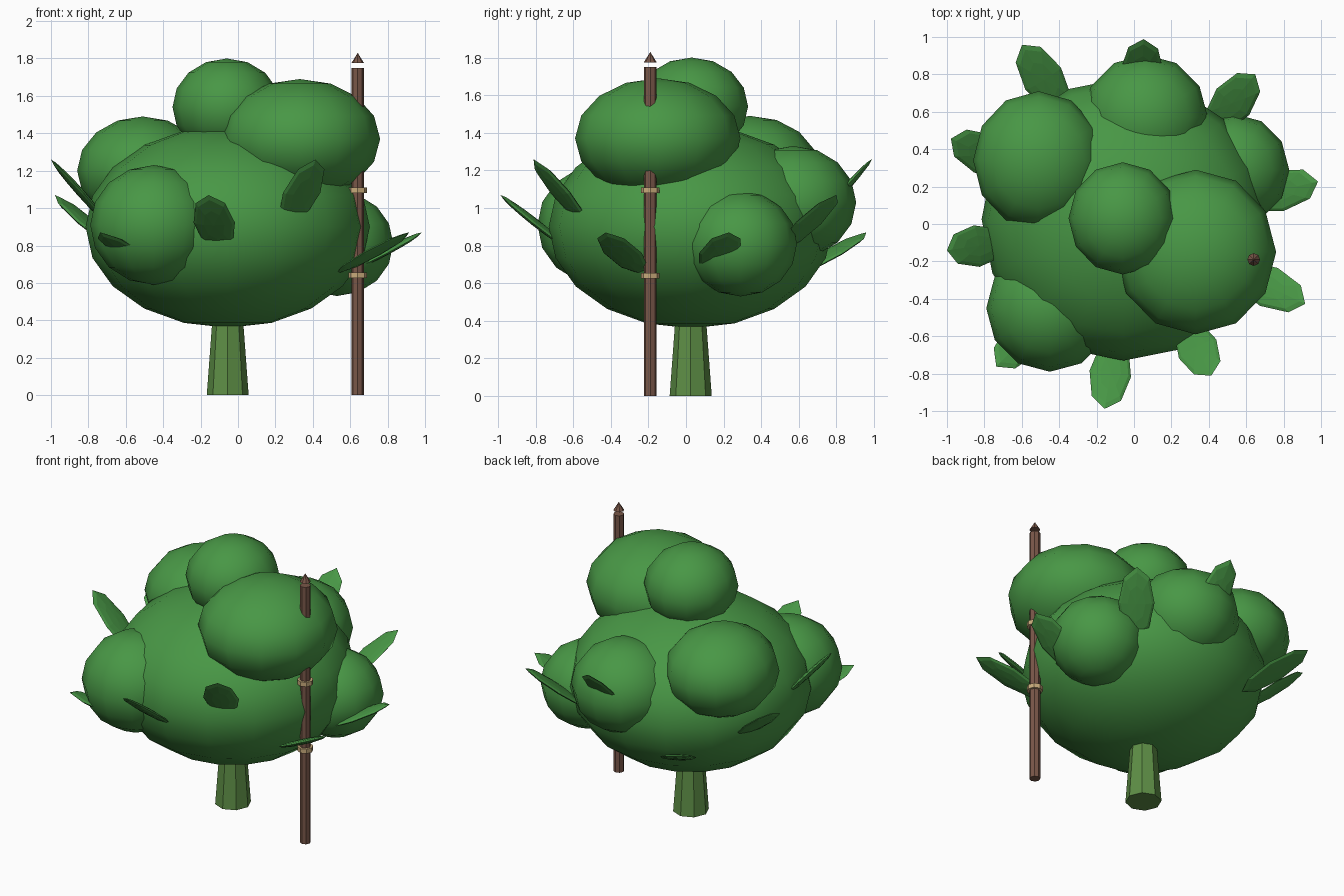
import bpy
from math import radians, cos, sin, pi
from mathutils import Vector

cube = bpy.data.objects.get("Cube")
if cube:
    bpy.data.objects.remove(cube, do_unlink=True)


def material(name, rgb):
    mat = bpy.data.materials.new(name)
    mat.use_nodes = True
    mat.diffuse_color = (*rgb, 1)
    bsdf = mat.node_tree.nodes["Principled BSDF"]
    bsdf.inputs["Base Color"].default_value = (*rgb, 1)
    bsdf.inputs["Roughness"].default_value = 0.8
    return mat


foliage_green = material("foliage green", (0.065, 0.31, 0.06))
stem_green = material("stem green", (0.11, 0.27, 0.06))
wood_brown = material("wood brown", (0.19, 0.095, 0.065))
twine_tan = material("twine tan", (0.58, 0.41, 0.2))


def finish(name, mat, smooth=False):
    obj = bpy.context.object
    obj.name = name
    obj.data.materials.append(mat)
    if smooth:
        bpy.ops.object.shade_smooth()
    return obj


def ellipsoid(name, centre, radii, segments, rings, rotation=(0, 0, 0), smooth=True):
    bpy.ops.mesh.primitive_uv_sphere_add(segments=segments, ring_count=rings, radius=1,
                                         location=centre, rotation=rotation)
    bpy.context.object.scale = radii
    return finish(name, foliage_green, smooth)


def tapered(name, x, y, bottom, top, r_bottom, r_top, sides, mat):
    bpy.ops.mesh.primitive_cone_add(vertices=sides, radius1=r_bottom, radius2=r_top,
                                    depth=top - bottom, location=(x, y, (bottom + top) / 2))
    return finish(name, mat)


# Stem and main crown
tapered("stem", -0.055, 0.025, 0, 0.5, 0.112, 0.075, 8, stem_green)
ellipsoid("crown", (-0.055, 0.025, 0.9), (0.76, 0.755, 0.54), 16, 10)

# Rounded clumps around the crown
clumps = {
    "top_clump": ((-0.06, 0.03, 1.54), (0.29, 0.30, 0.26)),
    "upper_left_clump": ((0.33, -0.15, 1.37), (0.43, 0.44, 0.32)),
    "upper_right_clump": ((-0.51, 0.34, 1.2), (0.35, 0.37, 0.29)),
    "front_right_clump": ((-0.45, -0.45, 0.91), (0.34, 0.34, 0.32)),
    "left_clump": ((0.53, 0.29, 0.81), (0.30, 0.30, 0.28)),
    "back_clump": ((0.06, 0.57, 1.03), (0.335, 0.335, 0.3)),
}
for name, (centre, radii) in clumps.items():
    ellipsoid(name, centre, radii, 12, 8)

# Ring of flattened leaves, their tilt and height cycling in threes
tip_directions = [13, 51, 87, 122, 155, 188, 226, 261, 297, 335]
tip_radii = [1.01, 1.03, 0.99, 1.13, 1.08, 1.01, 1.06, 1.0, 0.91, 1.01]
half_length = 0.24
for i, (degrees, reach) in enumerate(zip(tip_directions, tip_radii)):
    angle = radians(degrees)
    tilt = radians((27, 38, 48)[i % 3])
    tip = Vector((reach * cos(angle), reach * sin(angle), (0.87, 1.07, 1.26)[i % 3]))
    along = Vector((cos(tilt) * cos(angle), cos(tilt) * sin(angle), sin(tilt)))
    ellipsoid(f"leaf_{i + 1}", tip - along * half_length, (half_length, 0.112, 0.018),
              8, 6, (0, -tilt, angle), smooth=False)

# Support stake with a loose pointed cap and two ties
sx, sy = 0.64, -0.19
tapered("stake", sx, sy, 0, 1.75, 0.034, 0.034, 8, wood_brown)
tapered("stake_cap", sx, sy, 1.775, 1.83, 0.034, 0, 8, wood_brown)
for name, z in (("lower_tie", 0.625), ("upper_tie", 1.08)):
    tapered(name, sx, sy, z, z + 0.03, 0.05, 0.05, 8, twine_tan)
